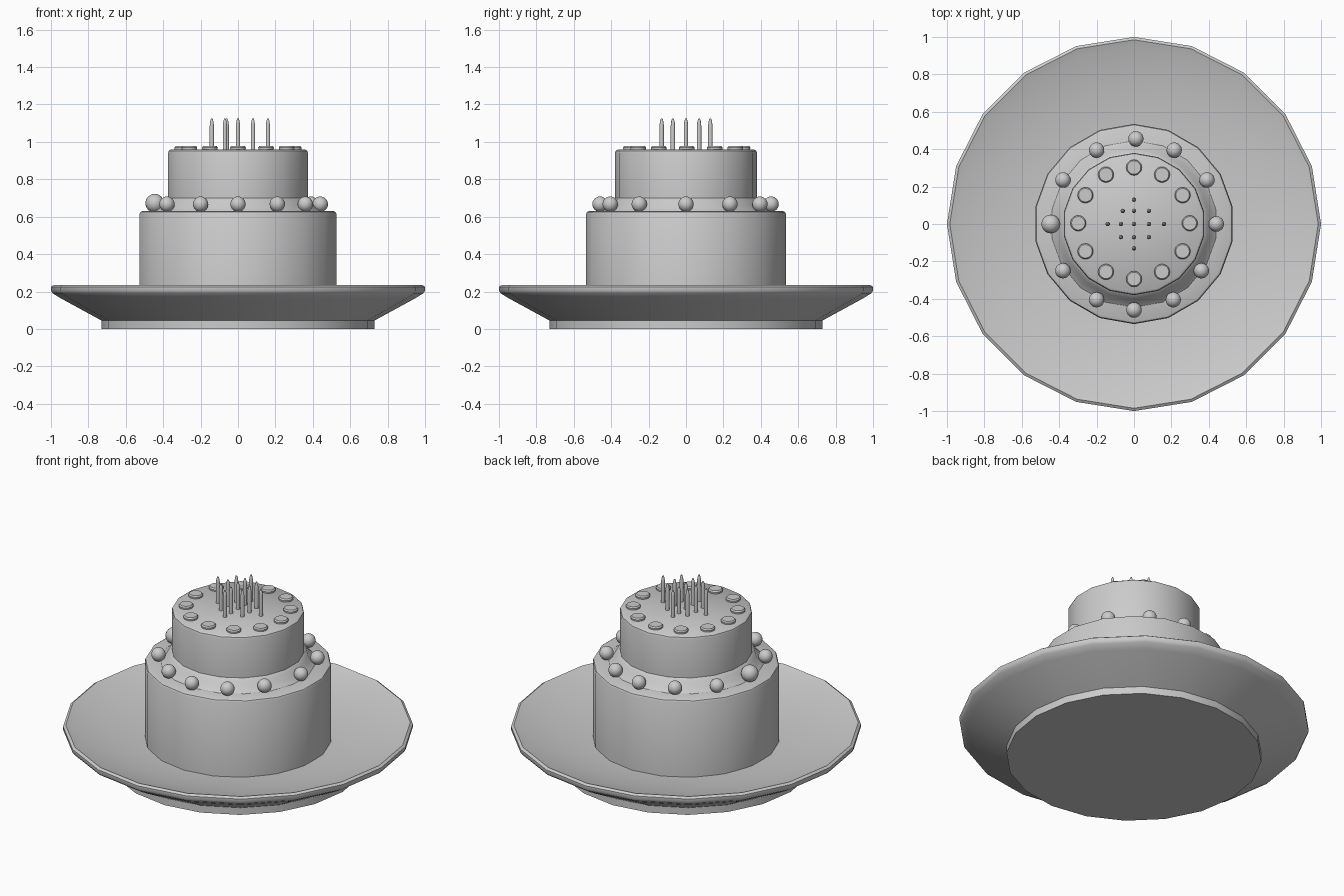
import bpy, bmesh
from math import sin, cos, pi, radians

cube = bpy.data.objects.get("Cube")
if cube:
    bpy.data.objects.remove(cube, do_unlink=True)

GREY = 0.6
grey = bpy.data.materials.new("plain_grey")
grey.use_nodes = True
grey.diffuse_color = (GREY, GREY, GREY, 1)
grey.node_tree.nodes["Principled BSDF"].inputs["Base Color"].default_value = (GREY, GREY, GREY, 1)


def finish(name, bm, location=(0, 0, 0), angle=35):
    """Turn a bmesh into a smooth shaded object with sharp edges kept."""
    bmesh.ops.recalc_face_normals(bm, faces=bm.faces)
    mesh = bpy.data.meshes.new(name)
    bm.to_mesh(mesh)
    bm.free()
    mesh.materials.append(grey)
    mesh.shade_smooth()
    mesh.set_sharp_from_angle(angle=radians(angle))
    obj = bpy.data.objects.new(name, mesh)
    obj.location = location
    bpy.context.collection.objects.link(obj)
    return obj


def lathe(name, profile, sides, location=(0, 0, 0), angle=35):
    """Revolve (radius, height) points about z and cap both ends."""
    bm = bmesh.new()
    rings = []
    for r, z in profile:
        turns = [2 * pi * i / sides for i in range(sides)]
        rings.append([bm.verts.new((r * sin(t), r * cos(t), z)) for t in turns])
    for low, high in zip(rings, rings[1:]):
        for i in range(sides):
            j = (i + 1) % sides
            bm.faces.new((low[i], low[j], high[j], high[i]))
    bm.faces.new(rings[0])
    bm.faces.new(rings[-1])
    return finish(name, bm, location, angle)


def ball(name, radius, location):
    bm = bmesh.new()
    bmesh.ops.create_uvsphere(bm, u_segments=20, v_segments=12, radius=radius)
    return finish(name, bm, location)


# Dished plate on a short foot
lathe("plate", [(0.73, 0), (0.73, 0.045), (0.95, 0.165), (0.99, 0.19), (1, 0.205),
                (1, 0.225), (0.985, 0.235), (0.95, 0.222), (0.75, 0.175),
                (0.53, 0.145), (0.3, 0.135)], 20)

# Two cake tiers with softened edges
lathe("lower_tier", [(0.535, 0.13), (0.535, 0.615), (0.53, 0.625), (0.52, 0.63),
                     (0.36, 0.63)], 18)
lathe("upper_tier", [(0.45, 0.625), (0.44, 0.635), (0.415, 0.655), (0.4, 0.685),
                     (0.38, 0.7), (0.38, 0.94), (0.376, 0.952), (0.364, 0.96)], 18)

# Balls round the ledge, one of them larger
ledge = [(0.01, 0.455), (0.215, 0.395), (0.39, 0.235), (0.44, 0), (0.36, -0.25),
         (0.21, -0.405), (0, -0.46), (-0.2, -0.405), (-0.38, -0.25),
         (-0.38, 0.235), (-0.2, 0.395)]
for x, y in ledge:
    ball("ledge_ball", 0.041, (x, y, 0.667))
ball("large_ledge_ball", 0.05, (-0.445, 0, 0.672))

# Flat discs round the top
for i in range(12):
    t = i * pi / 6
    r = 0.3 if i % 3 else 0.298
    lathe("top_disc", [(0.04, 0.95), (0.042, 0.97), (0.036, 0.978)], 20,
          (r * sin(t), r * cos(t) + 0.004, 0))

# Candles in a diamond pattern
rows = {0.13: [0], 0.07: [-0.06, 0, 0.08], 0: [-0.14, -0.07, 0, 0.08, 0.16],
        -0.07: [-0.07, 0, 0.08], -0.13: [0]}
for y, xs in rows.items():
    for x in xs:
        lathe("candle", [(0.012, 0.95), (0.012, 1.085), (0.009, 1.11), (0.004, 1.125)],
              10, (x, y, 0), 40)
